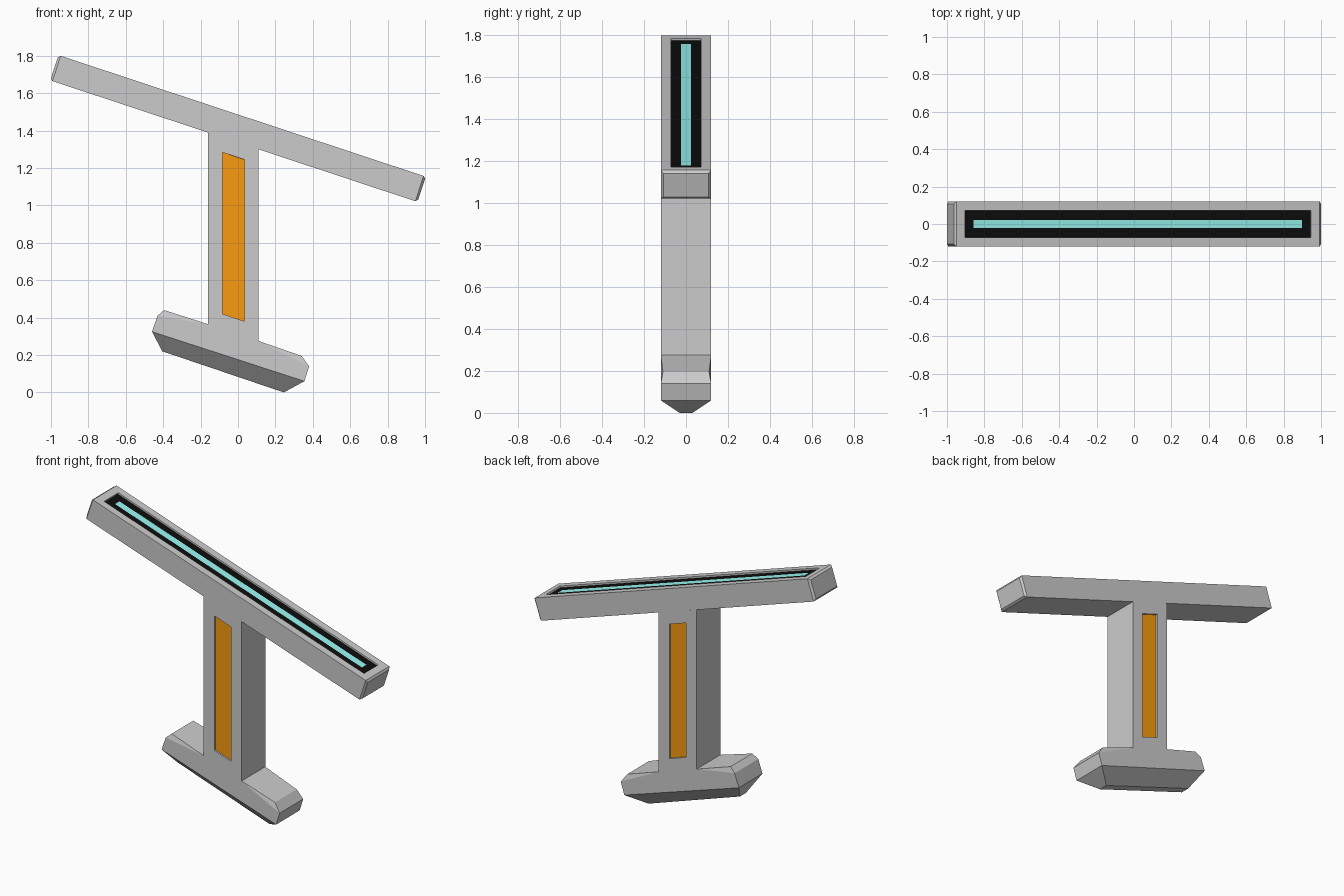
import bpy, bmesh, math
from mathutils import Matrix

if "Cube" in bpy.data.objects:
    bpy.data.objects.remove(bpy.data.objects["Cube"])

W = 0.12          # half depth of every part
TILT = math.atan(0.331)


def material(name, rgb):
    m = bpy.data.materials.new(name)
    m.diffuse_color = (*rgb, 1)
    m.use_nodes = True
    m.node_tree.nodes["Principled BSDF"].inputs["Base Color"].default_value = m.diffuse_color
    return m


orange = material("orange", (0.95, 0.33, 0.005))
black = material("black", (0.004, 0.004, 0.004))
teal = material("teal", (0.32, 0.93, 0.9))


def inset(bm, faces, thickness, depth=0.0):
    bmesh.ops.inset_individual(bm, faces=faces, thickness=thickness,
                               depth=depth, use_even_offset=True)


def finish(bm, name, mats=()):
    me = bpy.data.meshes.new(name)
    bm.to_mesh(me)
    bm.free()
    for m in mats:
        me.materials.append(m)
    ob = bpy.data.objects.new(name, me)
    bpy.context.collection.objects.link(ob)
    return ob


# Tilted top bar: chamfered ends, sunken black channel with a teal strip
c, length = 0.012, 1.034
bm = bmesh.new()
bmesh.ops.create_cube(bm, size=2, matrix=Matrix.Diagonal((length - c, W, 0.071, 1)))
bm.normal_update()
ends = [f for f in bm.faces if abs(f.normal.x) > 0.9]
top = [f for f in bm.faces if f.normal.z > 0.9]
inset(bm, ends, c, c)
inset(bm, top, 0.048)
inset(bm, top, 0.0003, -0.01)
top[0].material_index = 1
inset(bm, top, 0.049)
top[0].material_index = 2
bm.transform(Matrix.Translation((0, 0, 1.411)) @ Matrix.Rotation(TILT, 4, 'Y'))
finish(bm, "top_bar", (None, black, teal))

# Upright post with slanted ends and a sunken orange panel front and back
bm = bmesh.new()
outline = [(-0.16, 0.365), (0.11, 0.275), (0.11, 1.30), (-0.16, 1.389)]
front = [bm.verts.new((x, -W, z)) for x, z in outline]
back = [bm.verts.new((x, W, z)) for x, z in outline]
panels = [bm.faces.new(front), bm.faces.new(back[::-1])]
for a, b in ((1, 2), (3, 0)):
    bm.faces.new((front[a], back[a], back[b], front[b]))
bm.normal_update()
inset(bm, panels, 0.076)
inset(bm, panels, 0.0003, -0.01)
for f in panels:
    f.material_index = 1
finish(bm, "post", (None, orange))

# Tilted foot: keel-like underside and cut corners
points = {  # name: x, half depth, z
    "A": (-0.46, W, 0.325), "B": (-0.43, W, 0.41), "C": (-0.395, 0.11, 0.44),
    "D": (-0.16, W, 0.365), "E": (0.11, W, 0.275), "F": (0.34, 0.11, 0.195),
    "G": (0.38, W, 0.14), "H": (0.355, W, 0.06), "I": (0.245, 0.03, 0.0),
    "J": (-0.405, 0.03, 0.22)}
bm = bmesh.new()
near = {k: bm.verts.new((x, -y, z)) for k, (x, y, z) in points.items()}
far = {k: bm.verts.new((x, y, z)) for k, (x, y, z) in points.items()}
for side in (near, far):
    for face in ("ABDEGH", "BCD", "EFG", "AHIJ"):
        bm.faces.new([side[k] for k in face])
loop = "ABCDEFGHIJ"
for a, b in zip(loop, loop[1:] + loop[0]):
    if a + b != "DE":        # left open under the post
        bm.faces.new((near[a], near[b], far[b], far[a]))
bmesh.ops.recalc_face_normals(bm, faces=bm.faces)
finish(bm, "foot")
